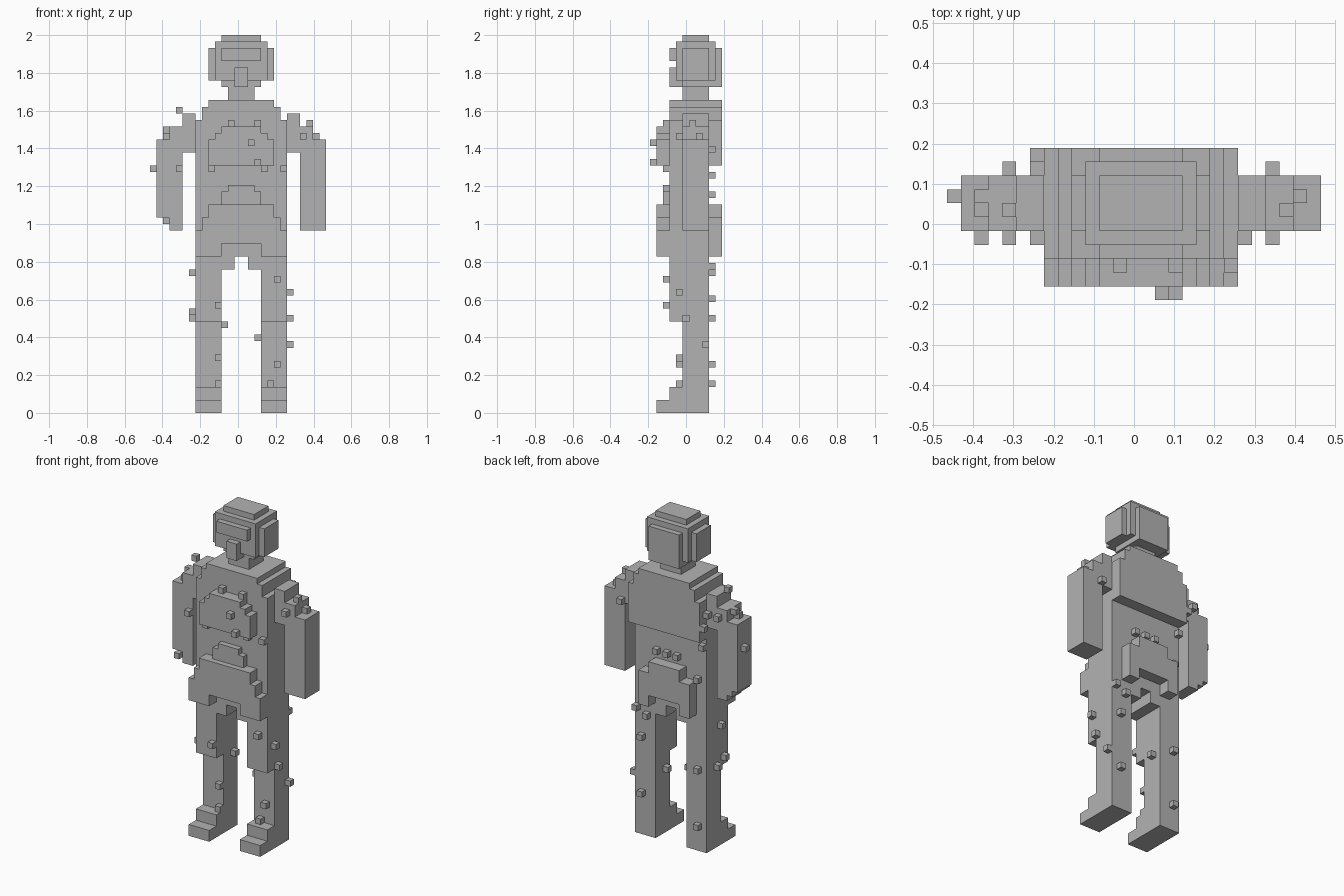
import bpy
import bmesh
import math
from mathutils import Vector

cube = bpy.data.objects.get("Cube")
if cube:
    bpy.data.objects.remove(cube, do_unlink=True)

CELL = 2 / 58                              # edge of one block
MIDDLE = 14                                # column the body mirrors about
ORIGIN = Vector((-13.5, -5.5, 0))          # grid corner, in blocks

grey = bpy.data.materials.new("plain grey")
grey.use_nodes = True
GREY = (0.45, 0.45, 0.45, 1)
grey.diffuse_color = GREY
shader = next(n for n in grey.node_tree.nodes if n.type == 'BSDF_PRINCIPLED')
shader.inputs["Base Color"].default_value = GREY
shader.inputs["Roughness"].default_value = 0.8

owner = {}                                 # block -> part name


def box(part, xs, ys, zs):
    """Fill a block range with a part; blocks already taken stay."""
    for x in range(*xs):
        for y in range(*ys):
            for z in range(*zs):
                owner.setdefault((x, y, z), part)


def centred(part, half, ys, zs):
    box(part, (MIDDLE - half, MIDDLE + half), ys, zs)


def pair(part, near, far, ys, zs):
    """A box on each side of the body, at a distance from the middle."""
    box("left_" + part, (MIDDLE + near, MIDDLE + far), ys, zs)
    box("right_" + part, (MIDDLE - far, MIDDLE - near), ys, zs)


# Feet and legs
pair("foot", 3, 7, (1, 9), (0, 2))
pair("foot", 3, 7, (3, 9), (2, 4))
pair("leg", 3, 7, (5, 9), (4, 24))
pair("thigh", 3, 7, (3, 5), (14, 24))
pair("crotch", 1, 3, (3, 9), (22, 24))

# Torso, narrowing in steps towards the neck
centred("torso", 7, (3, 9), (24, 44))
centred("upper_back", 7, (9, 11), (38, 44))
for half, top in ((7, 45), (6, 47), (5, 48)):
    centred("shoulders", half, (3, 11), (44, top))

# Stepped plates on the hips, front and back
pair("hip_plate", 3, 7, (1, 3), (24, 26))
for half, top in ((7, 28), (6, 30), (5, 32)):
    centred("front_hip_plate", half, (1, 3), (26, top))
centred("belt", 3, (2, 3), (32, 34))
centred("belt", 2, (2, 3), (34, 35))
pair("seat_plate", 3, 5, (9, 11), (24, 26))
centred("back_hip_plate", 5, (9, 11), (26, 30))
centred("back_hip_plate", 3, (9, 11), (30, 32))

# Chest plate
for half, top in ((5, 42), (4, 43), (3, 44)):
    centred("chest_plate", half, (1, 3), (38, top))

# Arms, stepping down from the shoulders
pair("shoulder", 7, 9, (5, 9), (40, 46))
pair("arm", 9, 11, (5, 9), (28, 44))
pair("arm", 11, 13, (5, 9), (28, 42))
for x, bottom in ((1, 30), (2, 29)):       # worn corner of the right hand
    for y in range(5, 9):
        for z in range(28, bottom):
            owner.pop((x, y, z), None)

# Neck and head
centred("neck", 2, (5, 9), (48, 50))
centred("head", 3, (5, 11), (50, 56))
centred("head", 4, (4, 10), (51, 56))
centred("head", 5, (5, 9), (51, 56))
centred("head", 4, (4, 10), (56, 57))
centred("head", 3, (5, 9), (56, 58))
centred("visor", 3, (3, 5), (54, 56))
centred("nose", 1, (3, 5), (50, 53))

# Loose single blocks clinging to the surface
studs = {
    "leg_studs": [
        (6, 5, 21), (6, 6, 14), (6, 4, 15), (11, 7, 13), (16, 6, 11),
        (21, 4, 18), (21, 5, 14), (21, 8, 10), (10, 2, 16), (19, 2, 20),
        (10, 4, 8), (19, 4, 7), (18, 4, 4), (10, 4, 4), (19, 9, 17),
        (19, 9, 7), (8, 9, 14), (20, 9, 22), (18, 9, 21), (8, 9, 4)],
    "body_studs": [
        (9, 2, 37), (20, 2, 37), (17, 2, 37), (15, 0, 41), (16, 0, 38),
        (12, 2, 44), (16, 2, 44), (16, 9, 33), (14, 9, 33), (12, 9, 33),
        (8, 9, 30), (7, 9, 36), (6, 9, 42), (6, 10, 40)],
    "arm_studs": [
        (0, 7, 37), (4, 6, 46), (2, 6, 42), (2, 7, 43), (2, 4, 29),
        (4, 4, 37), (4, 9, 42), (23, 4, 42), (23, 9, 40), (24, 6, 44),
        (25, 7, 42)],
}
for part, cells in studs.items():
    for cell in cells:
        owner.setdefault(cell, part)


def build(part):
    """Make one part from its outward block faces, merging flat areas."""
    bm = bmesh.new()
    for cell in [c for c, name in owner.items() if name == part]:
        for axis in range(3):
            for side in (0, 1):
                step = list(cell)
                step[axis] += 2 * side - 1
                if tuple(step) in owner:
                    continue
                u, v = (axis + 1) % 3, (axis + 2) % 3
                corners = []
                for a, b in ((0, 0), (1, 0), (1, 1), (0, 1)):
                    p = Vector(cell)
                    p[axis] += side
                    p[u] += a
                    p[v] += b
                    corners.append(bm.verts.new((p + ORIGIN) * CELL))
                bm.faces.new(corners if side else corners[::-1])
    bmesh.ops.remove_doubles(bm, verts=bm.verts[:], dist=CELL / 10)
    bmesh.ops.dissolve_limit(bm, angle_limit=math.radians(1),
                             verts=bm.verts[:], edges=bm.edges[:])
    mesh = bpy.data.meshes.new(part)
    bm.to_mesh(mesh)
    bm.free()
    mesh.materials.append(grey)
    bpy.context.collection.objects.link(bpy.data.objects.new(part, mesh))


for part in sorted(set(owner.values())):
    build(part)
